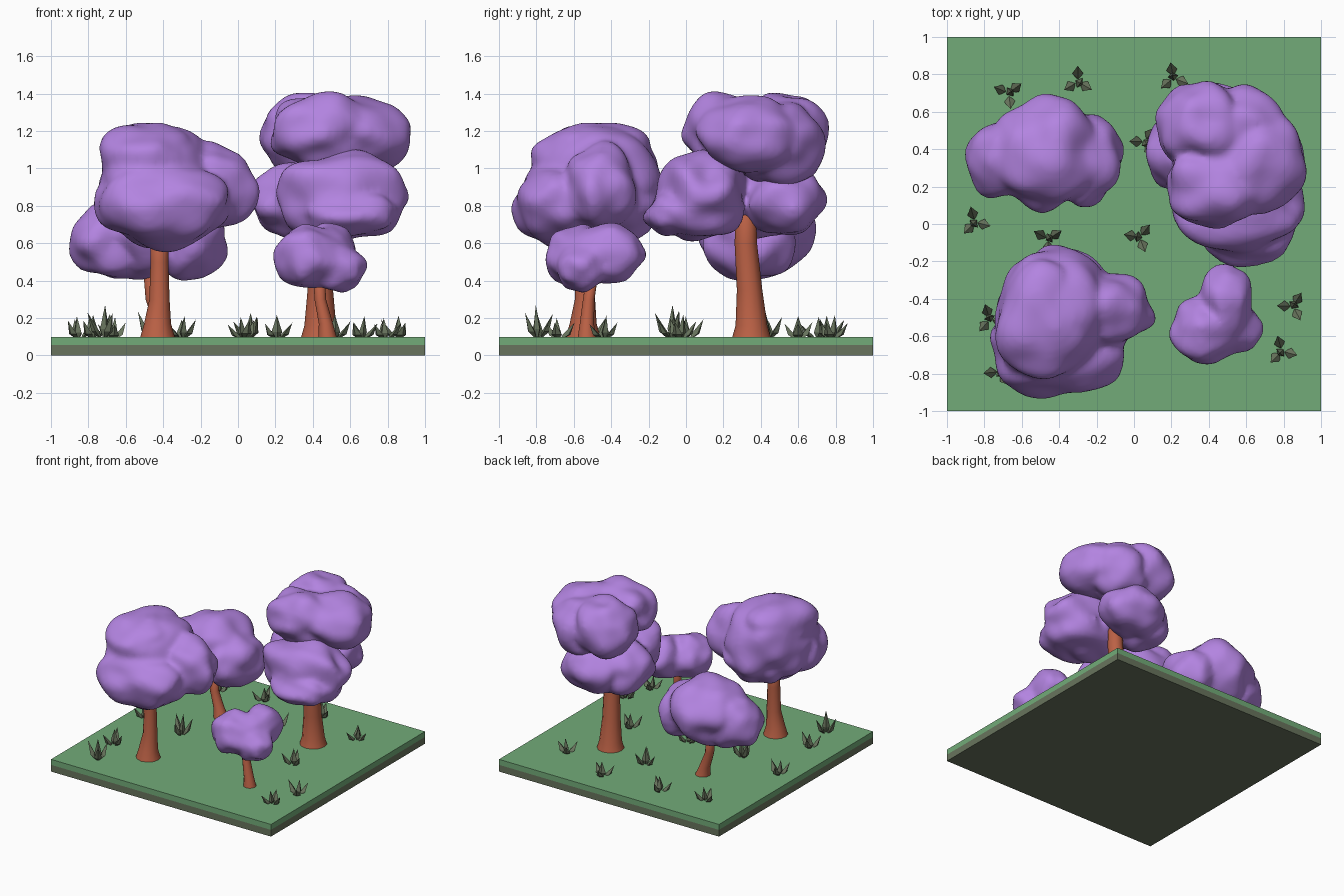
import bpy, bmesh, math, random
from mathutils import Vector, Matrix, noise

if "Cube" in bpy.data.objects:
    bpy.data.objects.remove(bpy.data.objects["Cube"])
random.seed(4)


def material(name, rgb):
    m = bpy.data.materials.new(name)
    m.use_nodes = True
    m.diffuse_color = (*rgb, 1)
    m.node_tree.nodes["Principled BSDF"].inputs["Base Color"].default_value = (*rgb, 1)
    return m


PURPLE = material("purple leaves", (0.45, 0.23, 0.75))
BARK = material("red bark", (0.5, 0.12, 0.06))
TURF = material("turf green", (0.17, 0.41, 0.19))
SOIL = material("grey green", (0.14, 0.175, 0.11))


def finish(name, bm, mat, smooth=False):
    bmesh.ops.recalc_face_normals(bm, faces=bm.faces)
    me = bpy.data.meshes.new(name)
    bm.to_mesh(me)
    bm.free()
    me.materials.append(mat)
    for p in me.polygons:
        p.use_smooth = smooth
    ob = bpy.data.objects.new(name, me)
    bpy.context.collection.objects.link(ob)
    return ob


def slab(name, z0, z1, mat):
    bm = bmesh.new()
    bmesh.ops.create_cube(bm, size=1)
    bmesh.ops.transform(bm, verts=bm.verts, matrix=Matrix.Translation((0, 0, (z0 + z1) / 2))
                        @ Matrix.Diagonal((2, 2, z1 - z0, 1)))
    finish(name, bm, mat)


def trunk(name, path, sides=12):
    """Loft rings along (x, y, z, radius) stations."""
    bm = bmesh.new()
    rings = []
    for x, y, z, r in path:
        angles = [2 * math.pi * i / sides for i in range(sides)]
        rings.append([bm.verts.new((x + r * math.cos(a), y + r * math.sin(a), z)) for a in angles])
    for low, high in zip(rings, rings[1:]):
        for i in range(sides):
            j = (i + 1) % sides
            bm.faces.new((low[i], low[j], high[j], high[i]))
    bm.faces.new(rings[-1])
    finish(name, bm, BARK, True)


def canopy(name, lumps, rough=0.2):
    """Noisy ellipsoids fused into one soft leafy mass."""
    bm = bmesh.new()
    for centre, radii in lumps:
        c, r = Vector(centre), Vector(radii)
        for v in bmesh.ops.create_icosphere(bm, subdivisions=4, radius=1)["verts"]:
            n = noise.noise(v.co * 1.5 + c * 9)
            v.co = c + v.co * r * (1 + rough * n)
    ob = finish(name, bm, PURPLE, True)
    fuse = ob.modifiers.new("fuse", "REMESH")
    fuse.mode = "VOXEL"
    fuse.voxel_size = 0.02
    fuse.use_smooth_shade = True
    soften = ob.modifiers.new("soften", "SMOOTH")
    soften.factor = 0.5
    soften.iterations = 5


def tuft(name, x, y, height):
    """Three pointed blades leaning outwards around an upright one."""
    bm = bmesh.new()
    turn = random.uniform(0, 2 * math.pi)
    up = Vector((0, 0, 1))
    for i in range(4):
        a = turn + i * 2 * math.pi / 3
        lean = 0.08 if i < 3 else 0.01
        tall = height * (random.uniform(0.65, 0.9) if i < 3 else 1)
        out, side = Vector((math.cos(a), math.sin(a), 0)), Vector((-math.sin(a), math.cos(a), 0))
        root = Vector((x, y, 0.08)) + out * 0.006
        mid = root + out * lean * 0.5 + up * tall * 0.33
        tip = bm.verts.new(root + out * lean + up * tall)
        base = bm.verts.new(root)
        ring = [bm.verts.new(mid + d) for d in (side * 0.029, out * 0.018, side * -0.029, out * -0.025)]
        for j in range(4):
            pair = (ring[j], ring[(j + 1) % 4])
            bm.faces.new((*pair, tip))
            bm.faces.new((*reversed(pair), base))
    finish(name, bm, SOIL)


# Ground
slab("soil_slab", 0, 0.055, SOIL)
slab("turf_slab", 0.055, 0.1, TURF)

# Front tree with a broad crown
trunk("broad_tree_trunk", [(-0.43, -0.55, 0.09, 0.095), (-0.43, -0.55, 0.17, 0.072), (-0.42, -0.54, 0.3, 0.054),
                           (-0.42, -0.54, 0.5, 0.048), (-0.42, -0.53, 0.75, 0.048)])
canopy("broad_tree_leaves", [((-0.43, -0.47, 0.91), (0.33, 0.35, 0.31)),
                             ((-0.49, -0.52, 1.05), (0.26, 0.32, 0.2)),
                             ((-0.4, -0.67, 0.81), (0.36, 0.26, 0.23)),
                             ((-0.15, -0.46, 0.89), (0.25, 0.2, 0.23)),
                             ((-0.38, -0.36, 0.8), (0.25, 0.22, 0.2))])

# Back tree with a low crown
trunk("low_tree_trunk", [(-0.39, 0.34, 0.09, 0.06), (-0.41, 0.34, 0.17, 0.042), (-0.46, 0.35, 0.3, 0.034),
                         (-0.48, 0.36, 0.55, 0.034)])
canopy("low_tree_leaves", [((-0.46, 0.38, 0.67), (0.29, 0.31, 0.26)),
                           ((-0.68, 0.34, 0.62), (0.22, 0.21, 0.21)),
                           ((-0.26, 0.35, 0.61), (0.2, 0.25, 0.21))])

# Tall back tree with a tiered crown
trunk("tall_tree_trunk", [(0.44, 0.35, 0.09, 0.105), (0.44, 0.35, 0.16, 0.085), (0.44, 0.34, 0.35, 0.068),
                          (0.45, 0.32, 0.6, 0.06), (0.46, 0.32, 0.95, 0.05)])
canopy("tall_tree_top_leaves", [((0.44, 0.2, 1.2), (0.27, 0.22, 0.21)),
                                ((0.64, 0.34, 1.18), (0.29, 0.28, 0.2)),
                                ((0.37, 0.52, 1.17), (0.25, 0.24, 0.23)),
                                ((0.57, 0.51, 1.13), (0.24, 0.23, 0.23))])
canopy("tall_tree_lower_leaves", [((0.56, 0.08, 0.85), (0.36, 0.24, 0.24)),
                                  ((0.6, -0.05, 0.76), (0.25, 0.17, 0.13)),
                                  ((0.29, 0.4, 0.83), (0.22, 0.23, 0.2)),
                                  ((0.46, 0.52, 0.83), (0.26, 0.22, 0.19))])

# Small front tree
trunk("small_tree_trunk", [(0.48, -0.53, 0.09, 0.05), (0.47, -0.53, 0.17, 0.038), (0.44, -0.52, 0.3, 0.031),
                           (0.43, -0.49, 0.5, 0.03)])
canopy("small_tree_leaves", [((0.37, -0.57, 0.53), (0.18, 0.18, 0.17)),
                             ((0.49, -0.41, 0.54), (0.14, 0.2, 0.16)),
                             ((0.54, -0.56, 0.47), (0.14, 0.14, 0.13))])

# Grass tufts
spots = [(-0.67, 0.7), (-0.3, 0.76), (0.21, 0.78), (0.06, 0.44), (-0.85, 0.01), (-0.46, -0.08), (0.03, -0.07),
         (-0.77, -0.51), (-0.72, -0.79), (0.85, -0.44), (0.79, -0.68), (0.66, 0.6), (0.52, -0.03)]
for i, (x, y) in enumerate(spots):
    tuft(f"grass_tuft_{i + 1}", x, y, 0.19 if i in (5, 8) else random.uniform(0.12, 0.15))
